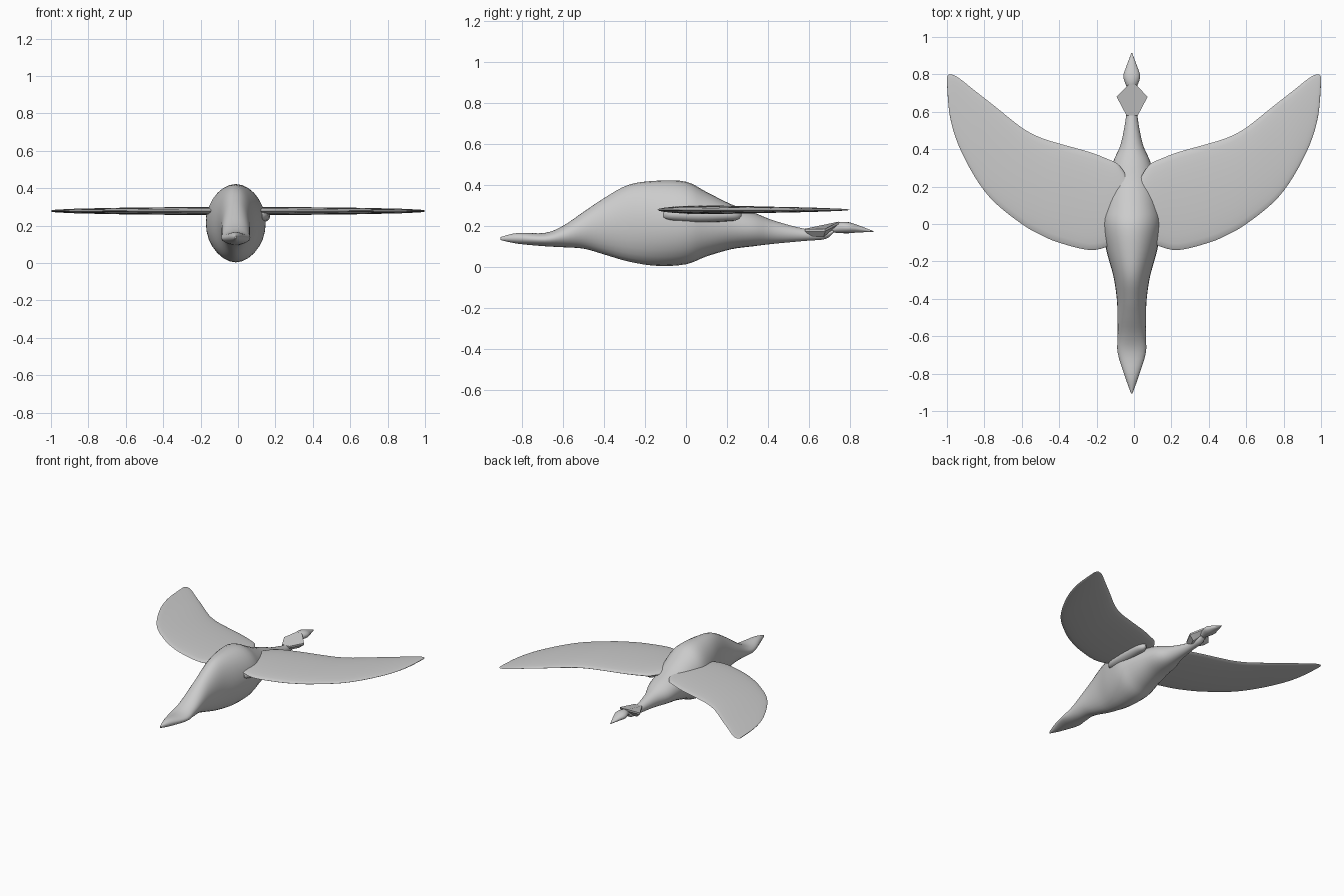
import bpy, bmesh, math

cube = bpy.data.objects.get("Cube")
if cube:
    bpy.data.objects.remove(cube, do_unlink=True)

grey = bpy.data.materials.new("light grey")
grey.use_nodes = True
COLOUR = (0.6, 0.6, 0.6, 1)
grey.diffuse_color = COLOUR
grey.node_tree.nodes["Principled BSDF"].inputs["Base Color"].default_value = COLOUR


def refine(rows, steps):
    """Smooth a list of sections with a Catmull-Rom curve."""
    out = []
    for i in range(len(rows) - 1):
        a, b, c, d = (rows[min(max(k, 0), len(rows) - 1)] for k in range(i - 1, i + 3))
        for s in range(steps):
            t = s / steps
            out.append([(2 * q + (r - p) * t + (2 * p - 5 * q + 4 * r - u) * t ** 2
                         + (3 * q - p - 3 * r + u) * t ** 3) / 2
                        for p, q, r, u in zip(a, b, c, d)])
    return out + [list(rows[-1])]


def loft(name, rings, angle=40):
    """Skin a list of point rings and cap both ends."""
    bm = bmesh.new()
    loops = [[bm.verts.new(p) for p in ring] for ring in rings]
    n = len(loops[0])
    for a, b in zip(loops, loops[1:]):
        for i in range(n):
            j = (i + 1) % n
            bm.faces.new((a[i], a[j], b[j], b[i]))
    bm.faces.new(loops[0])
    bm.faces.new(loops[-1])
    bmesh.ops.recalc_face_normals(bm, faces=bm.faces)
    mesh = bpy.data.meshes.new(name)
    bm.to_mesh(mesh)
    bm.free()
    mesh.materials.append(grey)
    obj = bpy.data.objects.new(name, mesh)
    bpy.context.collection.objects.link(obj)
    bpy.ops.object.select_all(action="DESELECT")
    obj.select_set(True)
    bpy.context.view_layer.objects.active = obj
    bpy.ops.object.shade_smooth_by_angle(angle=math.radians(angle))
    return obj


def oval(y, w, low, high, n=28, x=-0.012):
    """Cross-section across y: centre, half width, bottom and top."""
    mid, half = (low + high) / 2, (high - low) / 2
    return [(x + w * math.cos(math.tau * k / n), y,
             mid + half * math.sin(math.tau * k / n)) for k in range(n)]


# Body with the flat pointed front and the slim rear: y, half width, bottom, top
body = [(-0.905, 0.004, 0.13, 0.145), (-0.82, 0.035, 0.112, 0.165),
        (-0.69, 0.075, 0.1, 0.165), (-0.6, 0.075, 0.095, 0.2),
        (-0.5, 0.076, 0.088, 0.268), (-0.4, 0.08, 0.06, 0.335),
        (-0.28, 0.098, 0.025, 0.4), (-0.14, 0.136, 0.004, 0.42),
        (0, 0.16, 0.012, 0.415), (0.1, 0.146, 0.05, 0.365),
        (0.22, 0.122, 0.085, 0.305), (0.33, 0.1, 0.1, 0.265),
        (0.43, 0.058, 0.112, 0.225), (0.58, 0.03, 0.126, 0.185),
        (0.68, 0.026, 0.135, 0.18), (0.72, 0.02, 0.165, 0.18)]
loft("body", [oval(*row) for row in refine(body, 4)])

# Pointed spindle at the rear
tip = [(0.69, 0.008, 0.17, 0.185), (0.74, 0.03, 0.165, 0.215),
       (0.79, 0.045, 0.163, 0.218), (0.84, 0.03, 0.167, 0.203),
       (0.915, 0.002, 0.17, 0.174)]
loft("rear_tip", [oval(*row, n=16) for row in refine(tip, 4)])

# Faceted tilted plate in front of the spindle
plate = [(0.03, 0.58, 0.185), (0.083, 0.68, 0.185), (0.02, 0.745, 0.22)]
outline = plate + [(-x, y, z) for x, y, z in reversed(plate)]
loft("rear_plate", [[(x * s - 0.01, 0.66 + (y - 0.66) * s, z + dz) for x, y, z in outline]
                    for s, dz in ((0.6, -0.04), (1, -0.012), (1, 0))], 15)

# Swept wings with a thin lens section: x, front edge, rear edge, half thickness
wing = [(0.03, -0.02, 0.24, 0.02), (0.08, -0.085, 0.315, 0.021),
        (0.14, -0.12, 0.347, 0.022), (0.24, -0.139, 0.385, 0.021),
        (0.4, -0.1, 0.43, 0.02), (0.5, -0.058, 0.462, 0.019),
        (0.6, 0, 0.515, 0.018), (0.75, 0.12, 0.634, 0.015),
        (0.85, 0.25, 0.712, 0.013), (0.94, 0.425, 0.783, 0.009),
        (0.985, 0.58, 0.8, 0.006), (1, 0.75, 0.785, 0.002)]


def wing_section(x, front, rear, thick, side, n=24):
    ring = []
    for k in range(n):
        a = math.tau * k / n
        ring.append((side * x, (front + rear) / 2 + (rear - front) / 2 * math.cos(a),
                     0.278 + thick * math.sin(a)))
    return ring


# Rounded lobe under each wing root: y, half width, bottom, top
lobe = [(-0.11, 0.006, 0.24, 0.265), (-0.07, 0.035, 0.225, 0.285),
        (0.06, 0.047, 0.215, 0.29), (0.2, 0.04, 0.222, 0.285),
        (0.25, 0.025, 0.228, 0.28), (0.27, 0.005, 0.245, 0.26)]

for side, label in ((1, "left"), (-1, "right")):
    loft(label + "_wing", [wing_section(*row, side) for row in refine(wing, 4)], 60)
    loft(label + "_wing_root", [oval(*row, n=16, x=side * 0.125) for row in refine(lobe, 3)])
